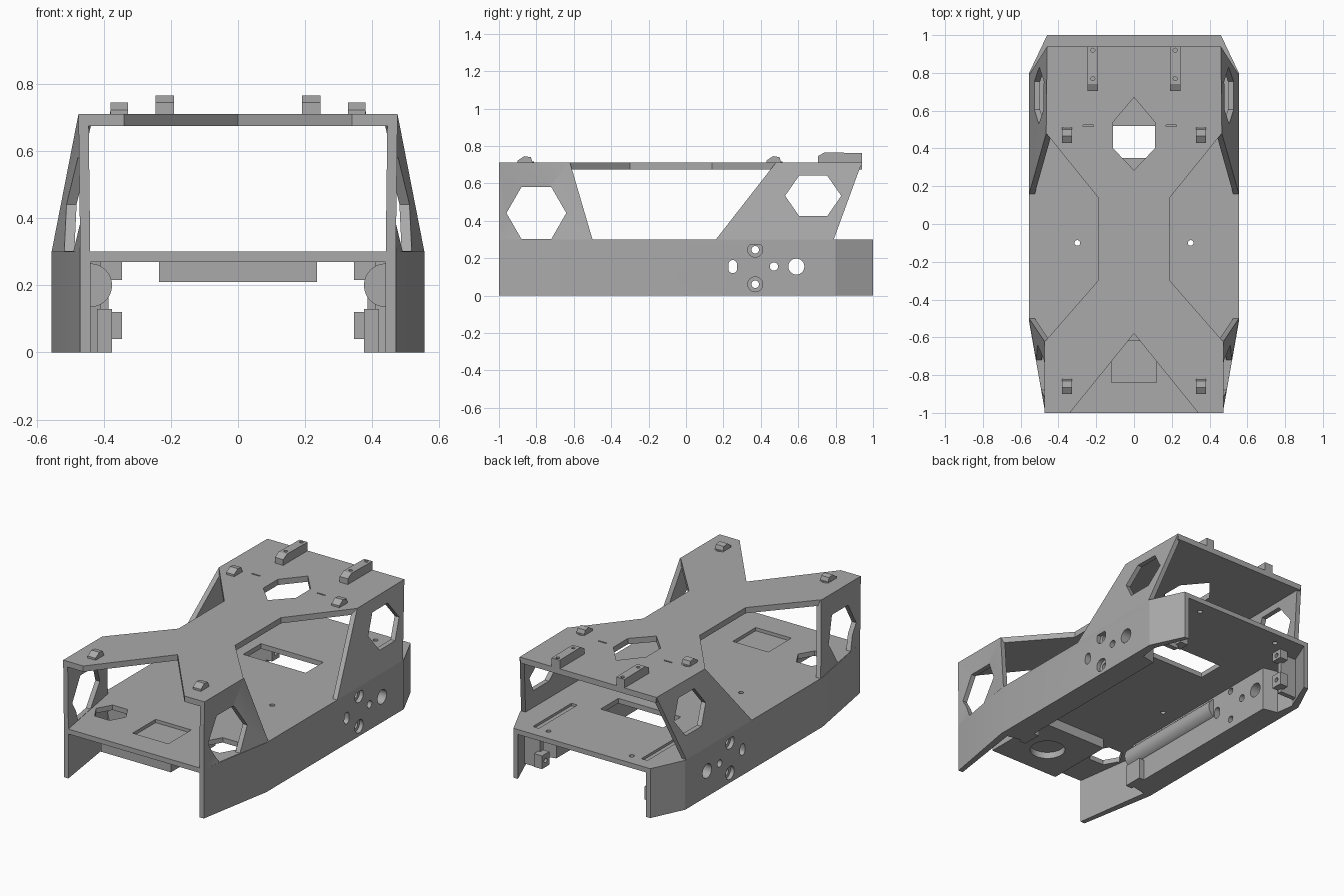
import bpy, bmesh, math
from mathutils import Vector, Matrix

cube = bpy.data.objects.get("Cube")
if cube:
    bpy.data.objects.remove(cube)

grey = bpy.data.materials.new("plain grey")
grey.use_nodes = True
grey.diffuse_color = (0.4, 0.4, 0.4, 1)
grey.node_tree.nodes["Principled BSDF"].inputs["Base Color"].default_value = (0.4, 0.4, 0.4, 1)


def finish(name, bm, mirror=False):
    bmesh.ops.recalc_face_normals(bm, faces=bm.faces)
    me = bpy.data.meshes.new(name)
    bm.to_mesh(me)
    bm.free()
    me.materials.append(grey)
    ob = bpy.data.objects.new(name, me)
    bpy.context.scene.collection.objects.link(ob)
    if mirror:
        ob.modifiers.new("mirror", "MIRROR").use_mirror_merge = False
    return ob


def prism(name, pts, lo, hi, axis="z", mirror=False):
    """Extrude a flat outline along an axis; outlines are (x, y), (y, z) or (x, z)."""
    place = {"z": lambda a, b, t: (a, b, t), "x": lambda a, b, t: (t, a, b),
             "y": lambda a, b, t: (a, t, b)}[axis]
    bm = bmesh.new()
    face = bm.faces.new([bm.verts.new(place(a, b, lo)) for a, b in pts])
    new = bmesh.ops.extrude_face_region(bm, geom=[face])["geom"]
    moved = [v for v in new if isinstance(v, bmesh.types.BMVert)]
    bmesh.ops.translate(bm, verts=moved, vec=place(0, 0, hi - lo))
    return finish(name, bm, mirror)


def box(name, x0, x1, y0, y1, z0, z1, mirror=False):
    return prism(name, [(x0, y0), (x1, y0), (x1, y1), (x0, y1)], z0, z1, "z", mirror)


def ring(cx, cy, rx, ry=None, n=24):
    ry = ry or rx
    return [(cx + rx * math.cos(2 * math.pi * i / n), cy + ry * math.sin(2 * math.pi * i / n))
            for i in range(n)]


def both(half):
    """Complete an outline by reflecting it across the centre line."""
    return half + [(-x, y) for x, y in reversed(half) if x != 0]


def panel(name, corners, thick):
    """Leaning side panel with its thickness set towards the centre."""
    bm = bmesh.new()
    out = [bm.verts.new(c) for c in corners]
    inn = [bm.verts.new((c[0] - thick, c[1], c[2])) for c in corners]
    bm.faces.new(out)
    bm.faces.new(inn[::-1])
    for i in range(4):
        j = (i + 1) % 4
        bm.faces.new([out[i], inn[i], inn[j], out[j]])
    bmesh.ops.triangulate(bm, faces=[f for f in bm.faces])
    return finish(name, bm, True)


def cut(ob, cutters):
    """Subtract the cutters, keep the result and remove the cutters."""
    for c in cutters:
        c.hide_render = True
        m = ob.modifiers.new("cut", "BOOLEAN")
        m.operation, m.solver, m.object = "DIFFERENCE", "EXACT", c
    bpy.context.view_layer.update()
    ev = ob.evaluated_get(bpy.context.evaluated_depsgraph_get())
    me = bpy.data.meshes.new_from_object(ev)
    ob.modifiers.clear()
    ob.data = me
    for c in cutters:
        bpy.data.objects.remove(c)


# Lower deck with openings
deck = prism("lower_deck", both([(.47, -1), (.555, -.52), (.555, .8), (.46, 1)]), .27, .3)
cut(deck, [
    box("slot_cutter", -.21, .21, .35, .52, .2, .4),
    box("recess_cutter", -.12, .12, -.84, -.62, .28, .4),
    prism("hex_cutter", ring(.37, -.69, .1, .1, 6), .2, .4, "z", True),
    box("rail_slot_cutter", .345, .385, .55, .92, .285, .4, True),
    prism("screw_cutter", ring(.28, .92, .015, n=12), .2, .4, "z", True),
    prism("mid_screw_cutter", ring(.3, -.1, .015, n=12), .2, .4, "z", True),
])

# Block under the front of the deck with a round pocket
block = box("front_underblock", -.235, .235, -.98, -.55, .21, .27)
cut(block, [prism("pocket_cutter", ring(0, -.77, .1, n=32), .1, .25)])

# Lower side walls: thin ends, thick middle
wall = prism("side_wall", [(.47, -1), (.555, -.52), (.555, .8), (.46, 1), (.43, 1), (.515, .79),
                           (.5, .68), (.41, .66), (.41, -.5), (.51, -.52), (.44, -1)],
             0, .27, "z", True)
cutters = []
for y, z, r in [(.37, .245, .02), (.37, .06, .02), (.47, .155, .022), (.59, .155, .043)]:
    cutters.append(prism("hole_cutter", ring(y, z, r), -.7, .7, "x"))
for z in (.245, .06):
    cutters.append(prism("sink_cutter", ring(.37, z, .04), .53, .7, "x", True))
slot = [(y, z + (.012 if z > .155 else -.012)) for y, z in ring(.25, .155, .023, n=20)]
cutters.append(prism("slot_cutter", slot, -.7, .7, "x"))
cut(wall, cutters)

# Rounded housings and mounting blocks on the inside of the walls
prism("side_housing", ring(.44, .2, .065, n=32), -.53, .22, "y", True)
box("housing_foot", .375, .42, -.52, -.4, 0, .13, True)
for name, z0, z1 in [("upper_mount", .215, .27), ("lower_mount", .04, .12)]:
    ob = box(name, .345, .4, .82, .89, z0, z1, True)
    cut(ob, [prism("bore_cutter", ring(.855, (z0 + z1) / 2, .014, n=12), -.5, .5, "x")])
box("mount_plate", .385, .5, .82, .85, .02, .27, True)

# Leaning upper panels with six-sided windows
front = panel("front_panel", [(.47, -1, .3), (.555, -.5, .3), (.475, -.62, .71), (.475, -1, .71)], .03)
cut(front, [prism("front_window_cutter", ring(-.8, .441, .16, n=6), -.7, .7, "x")])
rear = panel("rear_panel", [(.555, .16, .3), (.555, .79, .3), (.46, .94, .71), (.465, .48, .71)], .03)
cut(rear, [prism("rear_window_cutter", ring(.68, .533, .15, .125, 6), -.7, .7, "x")])

# Top plate, notched at the front and the sides
top = prism("top_plate", both([(0, -.58), (.34, -1), (.47, -1), (.47, -.62), (.19, -.3),
                               (.19, .14), (.465, .48), (.455, .94)]), .675, .71)
cut(top, [
    prism("top_window_cutter", both([(0, .285), (.11, .4), (.11, .54), (0, .67)]), .6, .8),
    box("left_slit_cutter", .17, .225, .515, .523, .695, .8),
    box("right_slit_cutter", -.27, -.215, .515, .523, .695, .8),
])

# Rails and latches on top
rail = prism("top_rail", [(.705, .71), (.705, .745), (.74, .765), (.94, .762), (.94, .71)],
             .19, .245, "x", True)
cut(rail, [prism("rail_hole_cutter", ring(.218, y, .011, n=12), .74, .8, "z", True)
           for y in (.77, .92)])
for name, y in [("rear_latch", .43), ("front_latch", -.9)]:
    prism(name, [(y, .71), (y, .722), (y + .035, .745), (y + .07, .74), (y + .08, .71)],
          .327, .38, "x", True)
    prism(name + "_tab", ring(.354, y + .06, .027, n=16), .71, .717, "z", True)

# Smooth shading on round parts, sharp edges kept
for ob in bpy.context.scene.objects:
    ob.select_set(ob.type == "MESH")
bpy.context.view_layer.objects.active = deck
bpy.ops.object.shade_smooth_by_angle(angle=math.radians(25))
